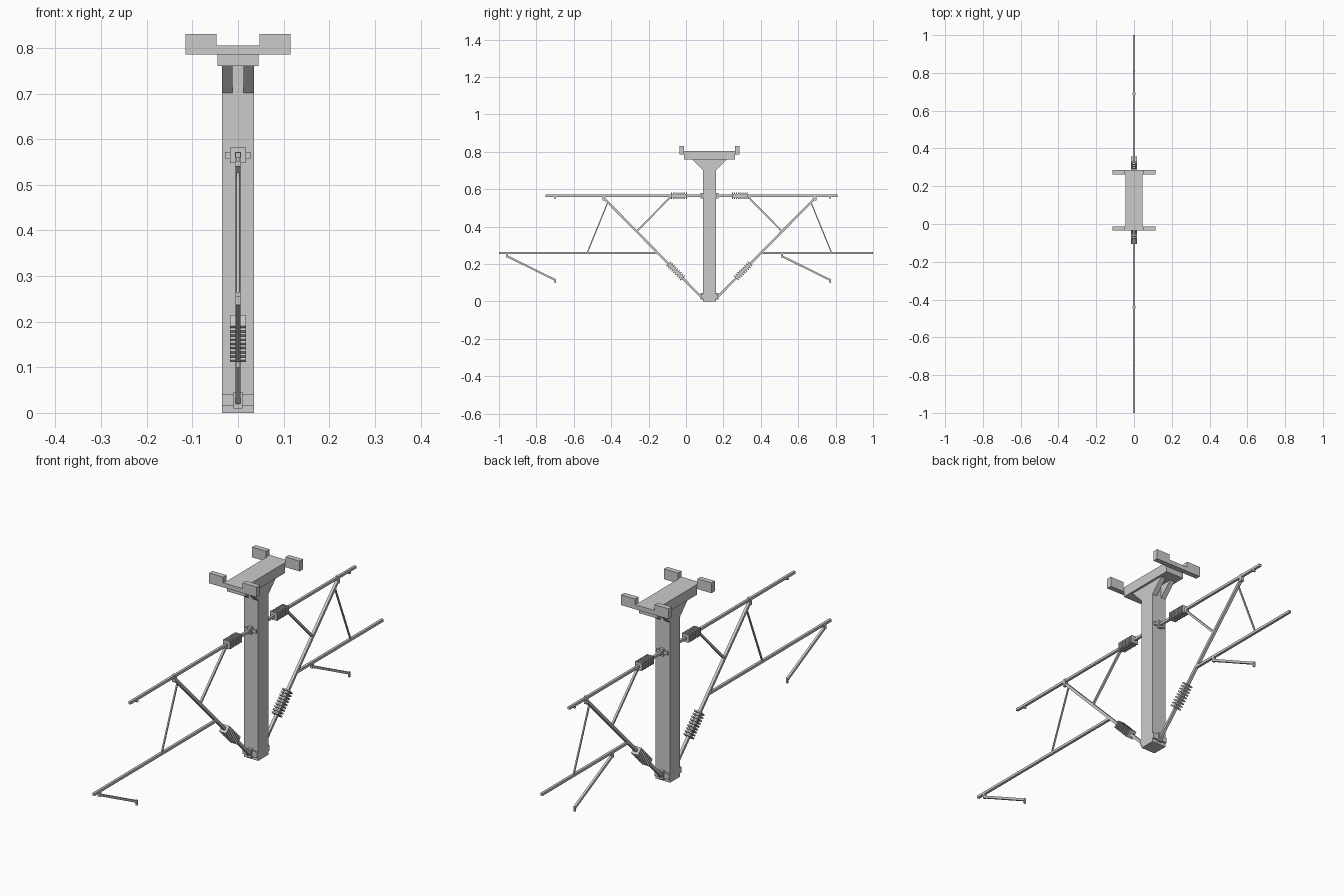
import bpy, math
from mathutils import Vector

if "Cube" in bpy.data.objects:
    bpy.data.objects.remove(bpy.data.objects["Cube"], do_unlink=True)

MID = 0.125      # post centre along y
TOP_Z = 0.565    # upper tube height
LOW_Z = 0.26     # lower tube height


def mesh_object(name, verts, faces):
    mesh = bpy.data.meshes.new(name)
    mesh.from_pydata(verts, [], faces)
    mesh.update()
    obj = bpy.data.objects.new(name, mesh)
    bpy.context.collection.objects.link(obj)
    return obj


def extrude_x(name, outline, x0, x1):
    """Prism from a (y, z) outline, swept from x0 to x1."""
    area = sum(a[0] * b[1] - b[0] * a[1]
               for a, b in zip(outline, outline[1:] + outline[:1]))
    if area < 0:
        outline = outline[::-1]
    n = len(outline)
    verts = [(x, y, z) for x in (x0, x1) for y, z in outline]
    faces = [tuple(reversed(range(n))), tuple(range(n, 2 * n))]
    faces += [(i, (i + 1) % n, (i + 1) % n + n, i + n) for i in range(n)]
    return mesh_object(name, verts, faces)


def box(name, x0, x1, y0, y1, z0, z1):
    return extrude_x(name, [(y0, z0), (y1, z0), (y1, z1), (y0, z1)], x0, x1)


def beam(name, a, b, width, height=None):
    """Square bar between two (y, z) points in the x = 0 plane."""
    a, b = Vector(a), Vector(b)
    d = (b - a).normalized()
    n = Vector((-d.y, d.x)) * (height or width) / 2
    outline = [tuple(p) for p in (a - n, b - n, b + n, a + n)]
    return extrude_x(name, outline, -width / 2, width / 2)


def insulator(name, a, b, count):
    """Row of square sheds on a core."""
    a, b = Vector(a), Vector(b)
    d = (b - a).normalized()
    beam(name + "_core", a, b, 0.018)
    for i in range(count):
        c = a.lerp(b, i / (count - 1))
        beam(f"{name}_shed_{i + 1}", c - d * 0.003, c + d * 0.003, 0.034)


# Post and head plate
box("post", -0.035, 0.035, MID - 0.035, MID + 0.035, 0, 0.765)
box("head_plate", -0.045, 0.045, MID - 0.137, MID + 0.137, 0.76, 0.805)

for s, side in ((-1, "front"), (1, "back")):
    def at(u, z):
        return (MID + s * u, z)

    def block(name, half_x, u0, u1, z0, z1):
        y0, y1 = sorted((MID + s * u0, MID + s * u1))
        return box(f"{side}_{name}", -half_x, half_x, y0, y1, z0, z1)

    # Head end bar with raised pads
    block("head_bar", 0.115, 0.137, 0.16, 0.785, 0.805)
    for m, hand in ((-1, "right"), (1, "left")):
        xs = sorted((m * 0.047, m * 0.115))
        ys = sorted((MID + s * 0.137, MID + s * 0.16))
        box(f"{side}_{hand}_head_pad", *xs, *ys, 0.805, 0.83)
        # Triangular gusset under the plate
        extrude_x(f"{side}_{hand}_gusset",
                  [at(0.034, 0.70), at(0.094, 0.761), at(0.034, 0.761)],
                  *sorted((m * 0.012, m * 0.035)))

    # Post brackets
    block("top_clamp", 0.028, 0.034, 0.042, 0.558, 0.572)
    block("top_lug", 0.009, 0.034, 0.048, 0.55, 0.58)
    block("base_block", 0.035, 0.034, 0.043, 0.015, 0.04)
    block("base_lug", 0.010, 0.034, 0.048, 0.01, 0.046)

    # Upper and lower tubes, longer on the front arm
    top_end, low_end = (0.875, 1.125) if s < 0 else (0.685, 0.875)
    beam(side + "_upper_tube", at(0.04, TOP_Z), at(top_end, TOP_Z), 0.011)
    beam(side + "_lower_tube", at(0.28, LOW_Z), at(low_end, LOW_Z), 0.011)

    # Diagonal arm and braces
    beam(side + "_diagonal", at(0.04, 0.02), at(0.562, 0.55), 0.012)
    beam(side + "_diagonal_cap", at(0.565, 0.54), at(0.565, 0.572), 0.014)
    beam(side + "_strut", at(0.39, 0.373), at(0.213, 0.553), 0.009)
    beam(side + "_strut_cap", at(0.213, 0.548), at(0.213, 0.57), 0.012)
    beam(side + "_thin_brace", at(0.545, 0.525), at(0.652, 0.263), 0.006)

    # Insulators
    insulator(side + "_upper_insulator", at(0.123, TOP_Z), at(0.202, TOP_Z), 8)
    insulator(side + "_lower_insulator", at(0.144, 0.126), at(0.217, 0.2), 9)

    # Registration arm: both slope down towards the back
    y = -0.957 if s < 0 else 0.513
    tip = y + 0.257
    beam(side + "_arm_hanger", (y, 0.262), (y, 0.236), 0.011)
    beam(side + "_registration_arm", (y, 0.242), (tip, 0.115), 0.010)
    beam(side + "_contact_clip", (tip, 0.121), (tip, 0.099), 0.008)
    beam(side + "_messenger_clip", (tip, 0.562), (tip, 0.551), 0.009)
